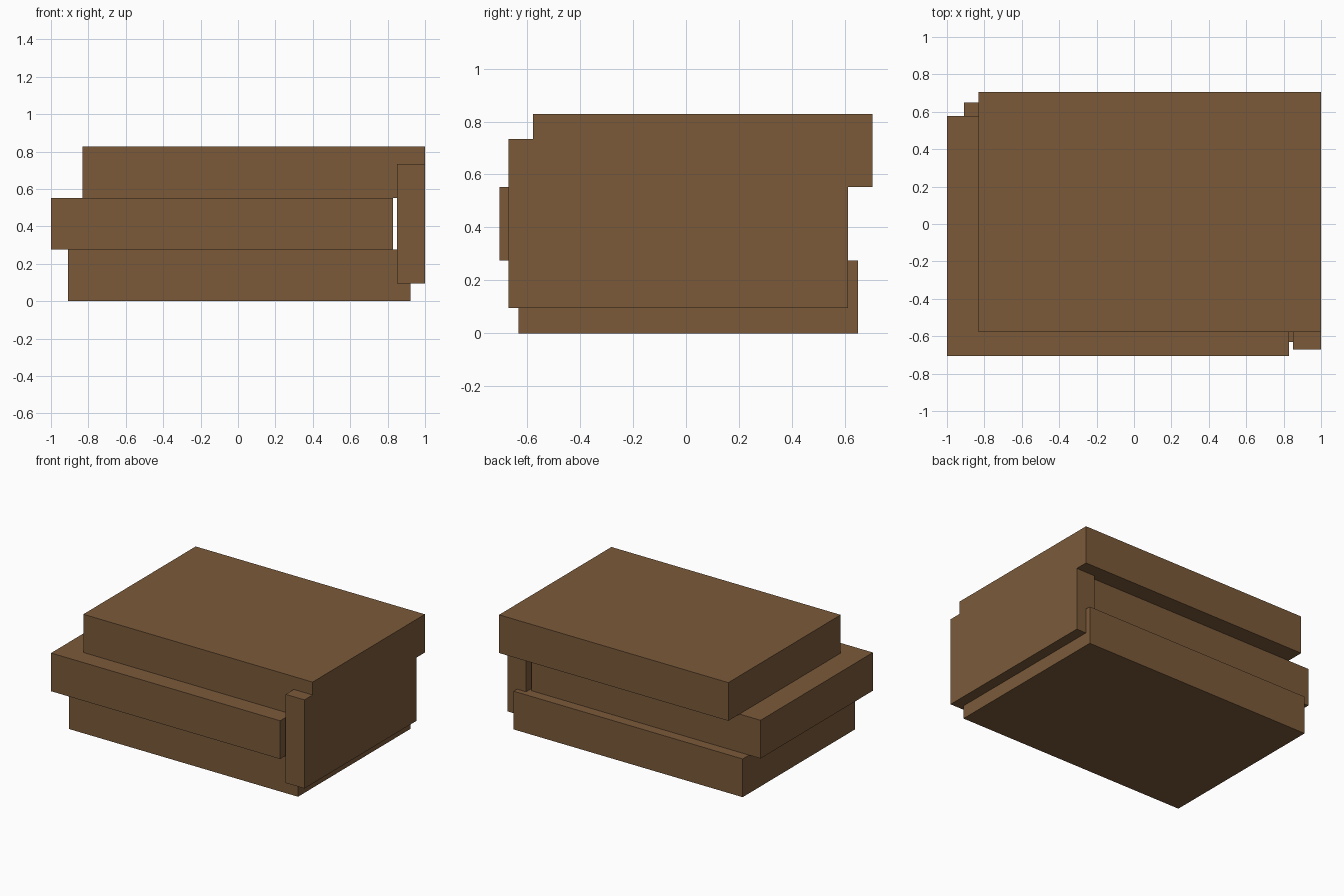
import bpy

cube = bpy.data.objects.get("Cube")
if cube:
    bpy.data.objects.remove(cube, do_unlink=True)

# Single flat wood colour
BROWN = (0.198, 0.102, 0.042, 1.0)
wood = bpy.data.materials.new("brown_wood")
wood.use_nodes = True
wood.diffuse_color = BROWN
bsdf = next(n for n in wood.node_tree.nodes if n.type == 'BSDF_PRINCIPLED')
bsdf.inputs["Base Color"].default_value = BROWN


def block(name, low, high):
    """Sharp-edged box between two opposite corners."""
    centre = [(a + b) / 2 for a, b in zip(low, high)]
    bpy.ops.mesh.primitive_cube_add(size=1, location=centre)
    obj = bpy.context.object
    obj.name = obj.data.name = name
    obj.scale = [b - a for a, b in zip(low, high)]
    bpy.ops.object.transform_apply(location=False, rotation=False, scale=True)
    obj.data.materials.append(wood)
    return obj


# Three staggered slabs, stacked flat
block("bottom_slab", (-0.908, -0.632, 0.0), (0.922, 0.65, 0.276))
block("middle_slab", (-1.0, -0.705, 0.276), (0.83, 0.577, 0.552))
block("top_slab", (-0.832, -0.577, 0.552), (1.0, 0.705, 0.828))

# Upright board set into the left side
block("side_board", (0.85, -0.67, 0.095), (1.0, 0.611, 0.735))
